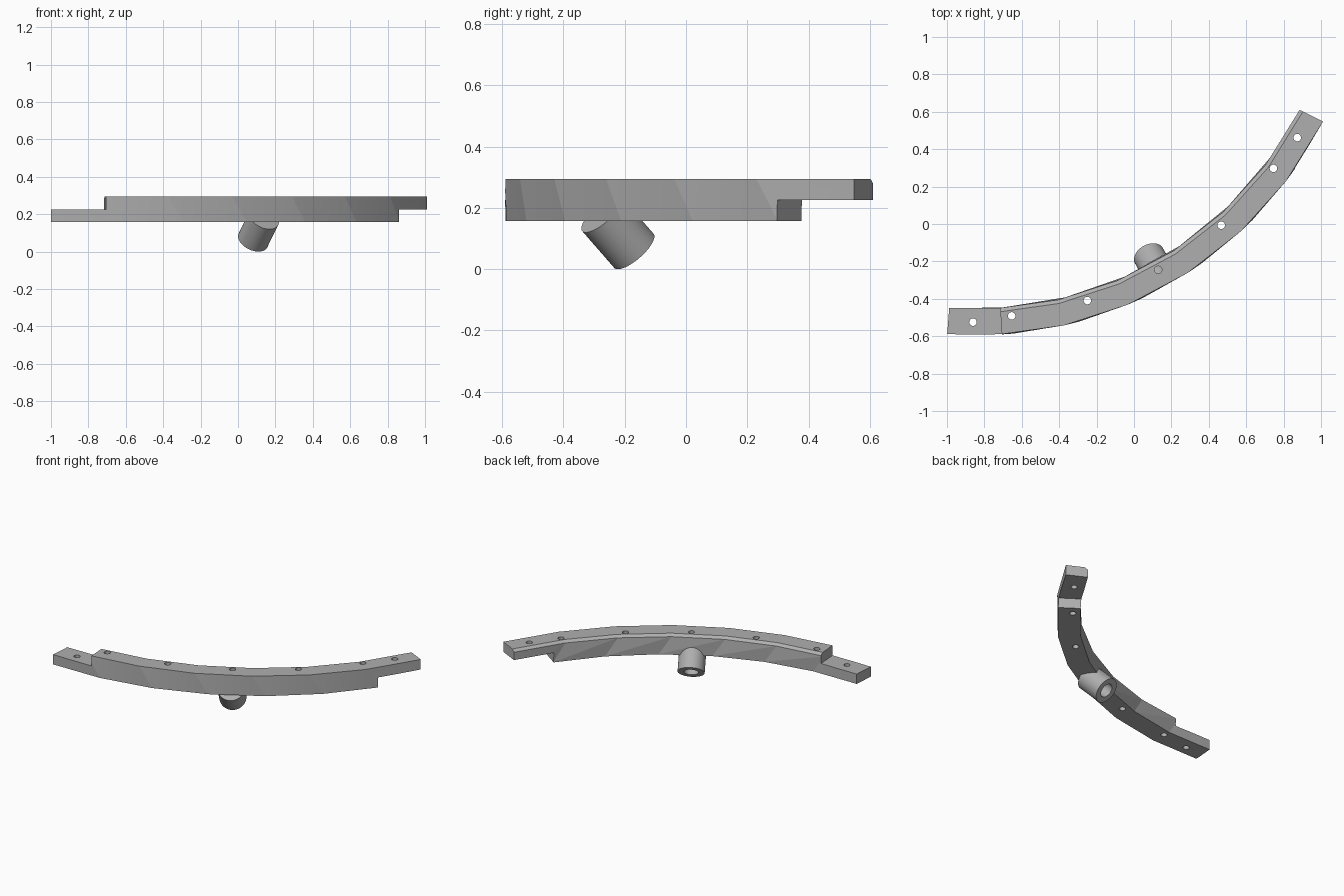
import bpy, bmesh
from math import sin, cos, radians
from mathutils import Vector

cube = bpy.data.objects.get("Cube")
if cube:
    bpy.data.objects.remove(cube, do_unlink=True)

# Arc centre and radii, end angles (measured from the -y direction), heights
CX, CY = -0.84, 1.475
R_OUT, R_IN = 2.07, 1.93
START, END, LAP = -4.4, 63.4, 8.1
Z_LOW, Z_MID, Z_TOP = 0.158, 0.226, 0.295
CHAMFER, DROP = 0.02, 0.015

grey = bpy.data.materials.new("plain grey")
grey.use_nodes = True
colour = (0.43, 0.43, 0.43, 1)
grey.diffuse_color = colour
grey.node_tree.nodes["Principled BSDF"].inputs["Base Color"].default_value = colour


def polar(radius, angle, z):
    a = radians(angle)
    return Vector((CX + radius * sin(a), CY - radius * cos(a), z))


def finish(name, bm):
    bmesh.ops.recalc_face_normals(bm, faces=bm.faces[:])
    mesh = bpy.data.meshes.new(name)
    bm.to_mesh(mesh)
    bm.free()
    mesh.materials.append(grey)
    obj = bpy.data.objects.new(name, mesh)
    bpy.context.collection.objects.link(obj)
    return obj


def sweep(name, sections):
    """Skin matching closed cross sections with triangles and cap the ends."""
    bm = bmesh.new()
    rings = [[bm.verts.new(p) for p in s] for s in sections]
    n = len(rings[0])
    for a, b in zip(rings, rings[1:]):
        for i in range(n):
            j = (i + 1) % n
            bm.faces.new((a[i], b[i], b[j]))
            bm.faces.new((a[i], b[j], a[j]))
    bm.faces.new(rings[0])
    bm.faces.new(rings[-1])
    return finish(name, bm)


def cylinder(name, start, end, radius):
    start, end = Vector(start), Vector(end)
    axis = end - start
    bm = bmesh.new()
    bmesh.ops.create_cone(bm, cap_ends=True, segments=64, radius1=radius,
                          radius2=radius, depth=axis.length)
    turn = Vector((0, 0, 1)).rotation_difference(axis).to_matrix().to_4x4()
    bm.transform(turn)
    bmesh.ops.translate(bm, verts=bm.verts[:], vec=(start + end) / 2)
    return finish(name, bm)


def sector(name, a0, a1, z0, z1):
    return sweep(name, [[polar(1.6, a, z0), polar(2.4, a, z0),
                         polar(2.4, a, z1), polar(1.6, a, z1)] for a in (a0, a1)])


def combine(target, tool, operation):
    tool.hide_render = True
    mod = target.modifiers.new(operation.lower(), 'BOOLEAN')
    mod.operation, mod.solver, mod.object = operation, 'EXACT', tool
    bpy.context.view_layer.objects.active = target
    bpy.ops.object.modifier_apply(modifier=mod.name)
    bpy.data.objects.remove(tool, do_unlink=True)


# Curved rail: lower and upper outlines have slightly shifted corners
low = [START] + [5.4 + 10 * k for k in range(6)] + [END]
high = [START] + [3 + 10 * k for k in range(6)] + [END]
rail = sweep("curved_rail", [
    [polar(R_IN, a, Z_LOW), polar(R_OUT, a, Z_LOW), polar(R_OUT, b, Z_TOP),
     polar(R_IN + CHAMFER, b, Z_TOP), polar(R_IN, b, Z_TOP - DROP)]
    for a, b in zip(low, high)])

# Half-lap joints at both ends
combine(rail, sector("upper_lap_cutter", START - 8, START + LAP, Z_MID, 0.5), 'DIFFERENCE')
combine(rail, sector("lower_lap_cutter", END - LAP, END + 8, 0, Z_MID), 'DIFFERENCE')

# Slanted socket tube under the middle
tip = Vector((0.08, -0.17, 0.06))
inward = polar(1, 29.3, 0) - polar(0, 29.3, 0)
axis = (inward + Vector((0, 0, 1))).normalized()
combine(rail, cylinder("socket_tube", tip, tip + axis * 0.17, 0.085), 'UNION')
combine(rail, cylinder("socket_bore", tip - axis * 0.05, tip + axis * 0.165, 0.046), 'DIFFERENCE')

# Screw holes along the rail and one in each lap
holes = [(1.975, 5.4 + 12 * k) for k in range(5)] + [(2.0, -0.6), (1.99, 59.4)]
for radius, angle in holes:
    middle = abs(angle - 29.4) < 1
    bottom = Z_LOW if middle else Z_LOW - 0.05
    combine(rail, cylinder("screw_hole", polar(radius, angle, bottom),
                           polar(radius, angle, 0.4), 0.02), 'DIFFERENCE')

bpy.ops.object.select_all(action='DESELECT')
rail.select_set(True)
bpy.context.view_layer.objects.active = rail
bpy.ops.object.shade_smooth_by_angle(angle=radians(6))
